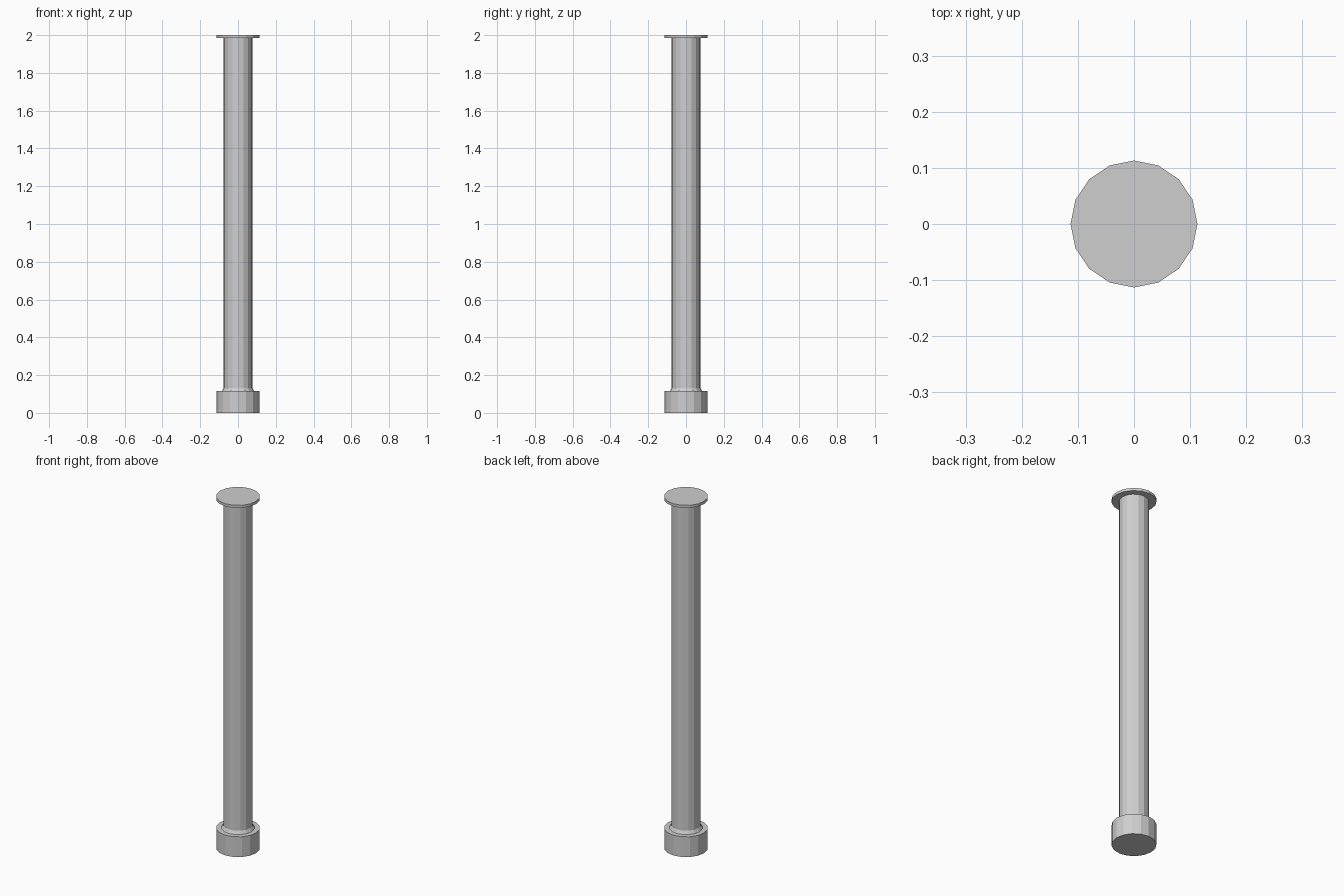
import bpy
import bmesh
import math

if "Cube" in bpy.data.objects:
    bpy.data.objects.remove(bpy.data.objects["Cube"])

SIDES = 16

grey = bpy.data.materials.new("light_grey")
grey.diffuse_color = (0.62, 0.62, 0.62, 1)
grey.use_nodes = True
grey.node_tree.nodes["Principled BSDF"].inputs["Base Color"].default_value = grey.diffuse_color


def lathe(name, profile):
    """Flat-shaded solid of revolution from (radius, z) points; radius 0 closes an end."""
    bm = bmesh.new()
    verts = [bm.verts.new((r, 0, z)) for r, z in profile]
    edges = [bm.edges.new(pair) for pair in zip(verts, verts[1:])]
    bmesh.ops.spin(bm, geom=verts + edges, cent=(0, 0, 0), axis=(0, 0, 1),
                   angle=math.tau, steps=SIDES, use_duplicate=False)
    bmesh.ops.remove_doubles(bm, verts=bm.verts, dist=1e-5)
    bmesh.ops.recalc_face_normals(bm, faces=bm.faces)
    mesh = bpy.data.meshes.new(name)
    bm.to_mesh(mesh)
    bm.free()
    mesh.materials.append(grey)
    obj = bpy.data.objects.new(name, mesh)
    bpy.context.collection.objects.link(obj)
    return obj


# Heavy foot at the bottom
lathe("base", [(0, 0), (0.113, 0), (0.113, 0.115), (0, 0.115)])
# Tapered ring where the shaft leaves the base
lathe("collar", [(0, 0.115), (0.086, 0.115), (0.076, 0.133), (0, 0.133)])
# Long straight column
lathe("shaft", [(0, 0.133), (0.076, 0.133), (0.076, 1.985), (0, 1.985)])
# Thin disc on top
lathe("cap", [(0, 1.985), (0.113, 1.985), (0.113, 2.0), (0, 2.0)])
